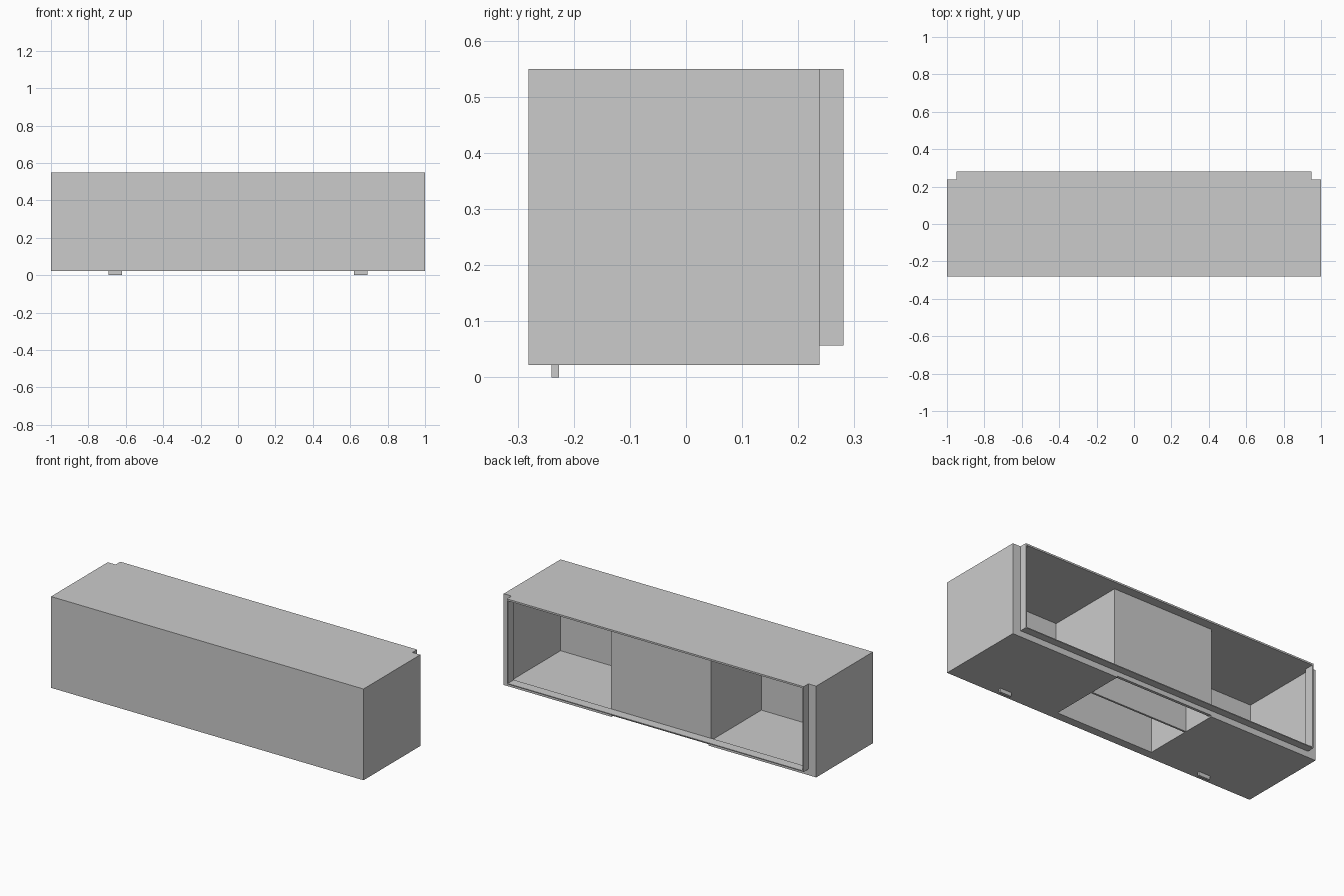
import bpy

if "Cube" in bpy.data.objects:
    bpy.data.objects.remove(bpy.data.objects["Cube"])

grey = bpy.data.materials.new("light_grey")
grey.diffuse_color = (0.6, 0.6, 0.6, 1.0)
grey.use_nodes = True
grey.node_tree.nodes["Principled BSDF"].inputs["Base Color"].default_value = grey.diffuse_color


def box(name, x0, x1, y0, y1, z0, z1):
    """Axis-aligned box from its limits."""
    bpy.ops.mesh.primitive_cube_add(size=1)
    ob = bpy.context.object
    ob.name = name
    for v in ob.data.vertices:
        v.co = (x1 if v.co.x > 0 else x0,
                y1 if v.co.y > 0 else y0,
                z1 if v.co.z > 0 else z0)
    ob.data.materials.append(grey)
    return ob


def cut(target, *limits):
    """Subtract a box from the target."""
    cutter = box("cutter", *limits)
    cutter.hide_render = True
    mod = target.modifiers.new("cut", 'BOOLEAN')
    mod.operation = 'DIFFERENCE'
    mod.solver = 'EXACT'
    mod.object = cutter
    bpy.context.view_layer.objects.active = target
    bpy.ops.object.modifier_apply(modifier=mod.name)
    bpy.data.objects.remove(cutter, do_unlink=True)


FRONT_IN, BACK, LIP, TOP = -0.232, 0.238, 0.281, 0.55

# Cabinet shell, stepped at the back to leave a raised lip
shell = box("cabinet_shell", -1, 1, -0.281, LIP, 0.022, TOP)
for s in (-1, 1):
    xs = sorted((0.95 * s, 1.1 * s))
    cut(shell, *xs, BACK, 0.4, -0.1, 0.7)
cut(shell, -1.1, 1.1, BACK, 0.4, -0.1, 0.057)

# Open interior and the mouth through the thin lip
cut(shell, -0.965, 0.965, FRONT_IN, 0.226, 0.05, 0.54)
cut(shell, -0.944, 0.944, 0.2, 0.4, 0.062, 0.54)

# Opening in the floor under the centre bay, with raised rear edge
cut(shell, -0.31, 0.31, FRONT_IN, 0.222, -0.1, 0.055)
cut(shell, -0.31, 0.31, 0.21, 0.3, -0.1, 0.03)

# Centre bay walls
for side, s in (("left", -1), ("right", 1)):
    xs = sorted((0.31 * s, 0.32 * s))
    box(side + "_bay_wall", *xs, FRONT_IN, 0.228, 0.05, 0.54)
box("bay_back_panel", -0.31, 0.31, 0.22, 0.228, 0.05, 0.54)
box("bay_divider", -0.31, 0.31, 0.03, 0.041, 0.022, 0.54)

# Small front feet
for side, s in (("left", -1), ("right", 1)):
    xs = sorted((0.62 * s, 0.692 * s))
    box(side + "_foot", *xs, -0.24, -0.226, 0, 0.022)
